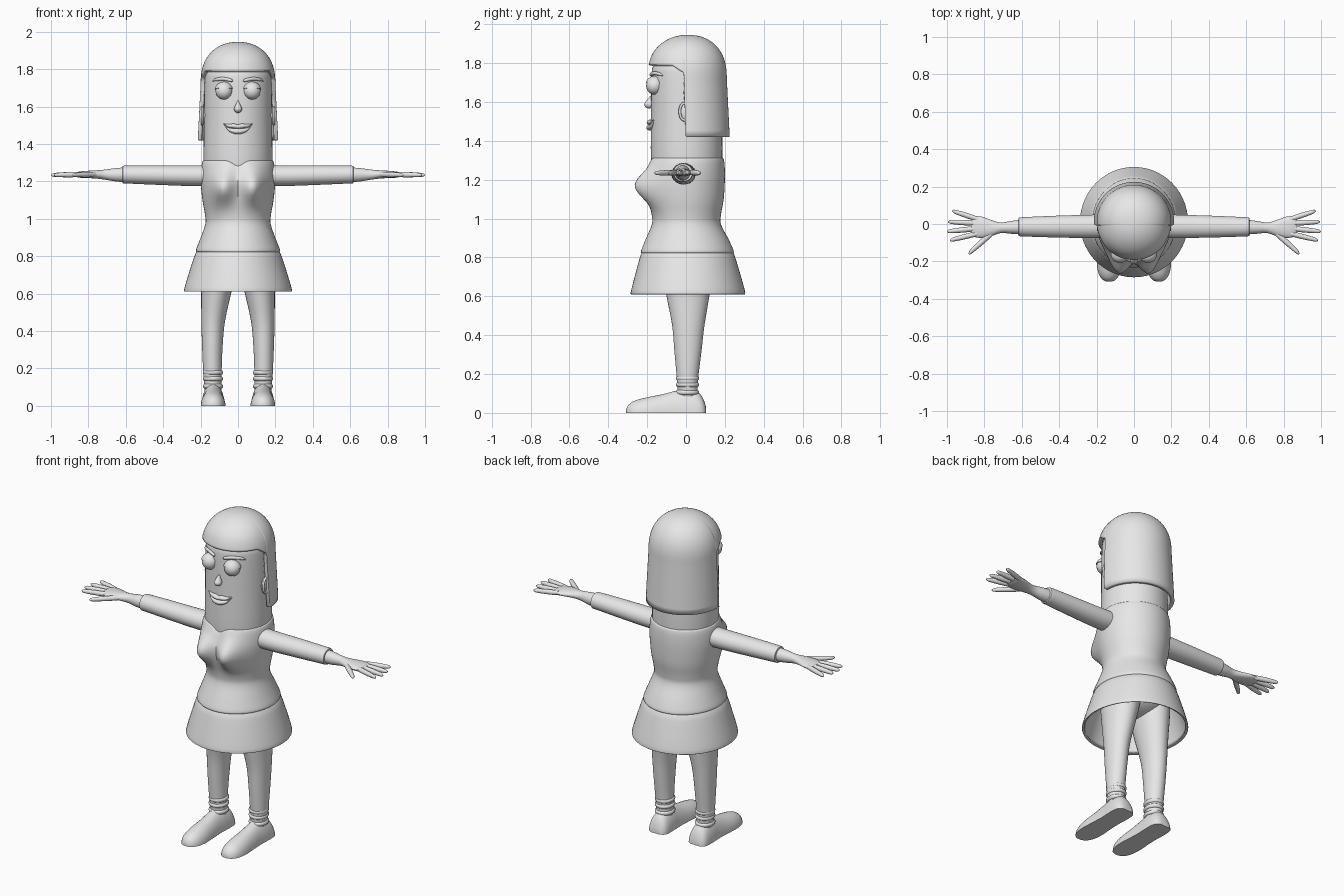
import bpy, bmesh, math
from mathutils import Vector, Matrix

if "Cube" in bpy.data.objects:
    bpy.data.objects.remove(bpy.data.objects["Cube"])

grey = bpy.data.materials.new("plain grey")
grey.diffuse_color = (0.8, 0.8, 0.8, 1)
grey.use_nodes = True
grey.node_tree.nodes["Principled BSDF"].inputs["Base Color"].default_value = grey.diffuse_color


def finish(name, bm, mirror=False, angle=40):
    bmesh.ops.recalc_face_normals(bm, faces=bm.faces)
    me = bpy.data.meshes.new(name)
    bm.to_mesh(me)
    bm.free()
    me.materials.append(grey)
    ob = bpy.data.objects.new(name, me)
    bpy.context.collection.objects.link(ob)
    bpy.ops.object.select_all(action='DESELECT')
    ob.select_set(True)
    bpy.context.view_layer.objects.active = ob
    bpy.ops.object.shade_smooth_by_angle(angle=math.radians(angle))
    if mirror:
        m = ob.modifiers.new("mirror", 'MIRROR')
        m.use_mirror_merge = False
    return ob


def spline(rows, n):
    """Smooth in-between rows through the given ones."""
    out = []
    for i in range(len(rows) - 1):
        p = [rows[max(i - 1, 0)], rows[i], rows[i + 1], rows[min(i + 2, len(rows) - 1)]]
        for k in range(n):
            t = k / n
            out.append([0.5 * (2 * b + (c - a) * t + (2 * a - 5 * b + 4 * c - d) * t * t
                               + (3 * b - a - 3 * c + d) * t ** 3) for a, b, c, d in zip(*p)])
    return out + [list(rows[-1])]


def loft(name, axis, rows, n=1, seg=32, mirror=False, caps=True, shape=None, angle=40):
    """Skin ellipses (x, y, z, radius a, radius b) stacked along an axis."""
    bm = bmesh.new()
    rings = []
    for x, y, z, a, b in spline(rows, n):
        ring = []
        for k in range(seg):
            t = 2 * math.pi * k / seg
            u, v = a * math.cos(t), b * math.sin(t)
            co = {'x': (x, y + u, z + v), 'y': (x + u, y, z + v), 'z': (x + u, y + v, z)}[axis]
            ring.append(bm.verts.new(shape(Vector(co)) if shape else co))
        rings.append(ring)
    for r, s in zip(rings, rings[1:]):
        for k in range(seg):
            j = (k + 1) % seg
            bm.faces.new((r[k], r[j], s[j], s[k]))
    if caps:
        bm.faces.new(rings[0])
        bm.faces.new(rings[-1])
    return finish(name, bm, mirror, angle)


def ball(name, loc, size, mirror=False, cut=None):
    bm = bmesh.new()
    bmesh.ops.create_uvsphere(bm, u_segments=28, v_segments=18, radius=1)
    if cut:
        g = bm.verts[:] + bm.edges[:] + bm.faces[:]
        bmesh.ops.bisect_plane(bm, geom=g, plane_co=(0, 0, cut[0]), plane_no=cut[1], clear_inner=True)
        bmesh.ops.holes_fill(bm, edges=[e for e in bm.edges if e.is_boundary])
    bm.transform(Matrix.Translation(loc) @ Matrix.Diagonal((*size, 1)))
    return finish(name, bm, mirror)


# Head
loft("head", 'z', [(0, .003, 1.2, .175, .175), (0, .003, 1.31, .184, .184), (0, .003, 1.5, .182, .183),
                   (0, .003, 1.72, .179, .181), (0, .005, 1.79, .17, .172), (0, .01, 1.86, .12, .12)], 3, 48)


# Torso with bust and dipped neckline
def bust(p):
    if p.y < 0:
        p.y -= .085 * math.exp(-((abs(p.x) - .085) / .062) ** 2 - ((p.z - 1.165) / .08) ** 2)
        p.z -= .03 * math.exp(-(p.x / .035) ** 2) * max(0, min(1, (p.z - 1.2) / .1))
    return p


loft("torso", 'z', [(0, .007, .822, .22, .236), (0, .007, .835, .224, .238), (0, .006, .89, .203, .215),
                    (0, .002, .97, .175, .178), (0, .002, 1.02, .176, .178), (0, .002, 1.1, .19, .192),
                    (0, 0, 1.2, .2, .2), (0, .003, 1.27, .197, .196), (0, .005, 1.305, .19, .189),
                    (0, .005, 1.312, .182, .182)], 4, 72, caps=False, shape=bust)

# Flared skirt, open below
skirt = loft("skirt", 'z', [(0, .008, .828, .212, .226), (0, .008, .818, .226, .239), (0, .009, .75, .25, .26),
                            (0, .01, .66, .278, .285), (0, .01, .618, .289, .295), (0, .01, .61, .287, .293)],
             2, 56, caps=False)
skirt.modifiers.new("cloth", 'SOLIDIFY').thickness = .014
ball("hips", (0, .01, .80), (.2, .16, .12))

# Legs, sock rings and shoes
loft("leg", 'z', [(.132, .01, .06, .044, .05), (.135, .008, .13, .047, .052), (.137, .008, .2, .05, .057),
                  (.137, .01, .32, .055, .07), (.133, .012, .45, .063, .083), (.117, .01, .6, .08, .11),
                  (.108, .01, .7, .093, .125), (.1, .01, .82, .1, .135)], 3, 32, True)
for z in (.105, .145, .178):
    loft("sock_ring", 'z', [(.134, .008, z - .012, .046, .051), (.134, .008, z - .006, .053, .059),
                            (.134, .008, z + .006, .053, .059), (.134, .008, z + .012, .046, .051)], 2, 32, True)


def ground(p):
    p.z = max(p.z, 0)
    return p


loft("shoe", 'y', [(.133, .104, 0, .03, .025), (.133, .09, 0, .052, .07), (.133, .06, 0, .061, .108),
                   (.133, 0, 0, .061, .122), (.133, -.05, 0, .059, .114), (.133, -.12, 0, .062, .096),
                   (.133, -.2, 0, .066, .08), (.133, -.26, 0, .058, .064), (.133, -.295, 0, .038, .042),
                   (.133, -.308, 0, .014, .018)], 3, 32, True, shape=ground)

# Sleeves, hands and fingers
loft("sleeve", 'x', [(.12, -.012, 1.232, .063, .056), (.25, -.013, 1.23, .062, .055),
                     (.42, -.014, 1.233, .058, .052), (.58, -.015, 1.236, .052, .048),
                     (.612, -.015, 1.236, .05, .047), (.617, -.015, 1.236, .046, .043)], 3, 32, True)
loft("hand", 'x', [(.58, -.016, 1.235, .041, .041), (.65, -.018, 1.235, .035, .036),
                   (.71, -.02, 1.236, .028, .027), (.76, -.022, 1.237, .042, .022),
                   (.81, -.018, 1.237, .056, .019), (.85, -.014, 1.236, .056, .016),
                   (.872, -.012, 1.236, .042, .009)], 3, 24, True)
fingers = [("little_finger", .835, .026, .972, .07), ("ring_finger", .84, .004, .994, .012),
           ("middle_finger", .84, -.024, 1.0, -.04), ("index_finger", .83, -.05, .985, -.087),
           ("thumb", .75, -.04, .885, -.158)]
for name, x0, y0, x1, y1 in fingers:
    w = 1.35 if name == "thumb" else 1
    loft(name, 'x', [(x0 + (x1 - x0) * t, y0 + (y1 - y0) * t, 1.237 - .003 * t, r * w, r)
                     for t, r in ((0, .013), (.4, .0145), (.8, .012), (.94, .009), (1, .002))], 3, 14, True)

# Hair: dome with a short fringe and long sides and back
def step(a, lo, hi):
    t = max(0, min(1, (a - lo) / (hi - lo)))
    return t * t * (3 - 2 * t)


half = [1.44 * i / 24 for i in range(25)] + [1.47, 1.495, 1.515] + [1.54 + (math.pi - 1.54) * i / 24 for i in range(25)]
angles = half + [2 * math.pi - a for a in half[-2:0:-1]]
bm = bmesh.new()
pole = bm.verts.new((0, .01, 1.945))
cols = []
for a in angles:
    d = min(a, 2 * math.pi - a)
    low = 1.79 - .035 * step(d, 1.1, 1.46) - .335 * step(d, 1.46, 1.52)
    col = []
    for i in range(1, 29):
        z = 1.945 - (1.945 - low) * (i / 28) ** 1.8
        q = max(0, (z - 1.72) / .225)
        r = .2 * (1 - q ** 2.4) ** .455 + .015 * max(0, 1.72 - z) / .3
        r += .008 * step(math.cos(a), 0, .8) * step(1.95 - z, 0, .1)
        col.append(bm.verts.new((r * math.sin(a), .01 - r * math.cos(a), z)))
    cols.append(col)
for c, e in zip(cols, cols[1:] + cols[:1]):
    bm.faces.new((pole, c[0], e[0]))
    for i in range(27):
        bm.faces.new((c[i], c[i + 1], e[i + 1], e[i]))
hair = finish("hair", bm, angle=60)
hair.modifiers.new("thickness", 'SOLIDIFY').thickness = .022

# Eyes with heavy lids
ball("eye", (.075, -.162, 1.683), (.045, .043, .045), True)
ball("eyelid", (.075, -.162, 1.683), (.05, .048, .05), True, (.2, (0, .15, 1)))


# Eyebrows and lips follow the curve of the face
def face_y(x, out=0):
    return .003 - math.sqrt(.182 ** 2 - x * x) - out


loft("eyebrow", 'x', [(x, face_y(x, .004), z, r, r) for x, z, r in
                      ((.028, 1.737, .003), (.04, 1.741, .009), (.08, 1.748, .0095),
                       (.12, 1.744, .008), (.137, 1.736, .002))], 3, 14, True)
loft("upper_lip", 'x', [(x, face_y(x, .006), z, r * 1.4, r) for x, z, r in
                        ((-.077, 1.507, .002), (-.05, 1.497, .009), (-.02, 1.496, .013), (0, 1.492, .011),
                         (.02, 1.496, .013), (.05, 1.497, .009), (.077, 1.507, .002))], 3, 16)
loft("lower_lip", 'x', [(x, face_y(x, .005), z, r * 1.3, r) for x, z, r in
                        ((-.072, 1.5, .002), (-.045, 1.475, .01), (0, 1.467, .015),
                         (.045, 1.475, .01), (.072, 1.5, .002))], 4, 16)

# Teardrop nose
loft("nose", 'z', [(0, -.19, 1.566, .004, .004), (0, -.191, 1.573, .016, .017), (0, -.191, 1.588, .022, .024),
                   (0, -.188, 1.604, .016, .018), (0, -.183, 1.622, .007, .008), (0, -.18, 1.632, .002, .002)], 3, 20)

# Ears with a raised rim
ball("ear", (.182, -.008, 1.55), (.014, .026, .046), True)
bm = bmesh.new()
ring = []
for i in range(24):
    t = 2 * math.pi * i / 24
    ring.append([bm.verts.new((.192 + .007 * math.sin(s), -.008 + (.024 + .007 * math.cos(s)) * math.cos(t),
                               1.55 + (.044 + .007 * math.cos(s)) * math.sin(t)))
                 for s in [2 * math.pi * k / 8 for k in range(8)]])
for r, s in zip(ring, ring[1:] + ring[:1]):
    for k in range(8):
        bm.faces.new((r[k], r[(k + 1) % 8], s[(k + 1) % 8], s[k]))
finish("ear_rim", bm, True, 60)
